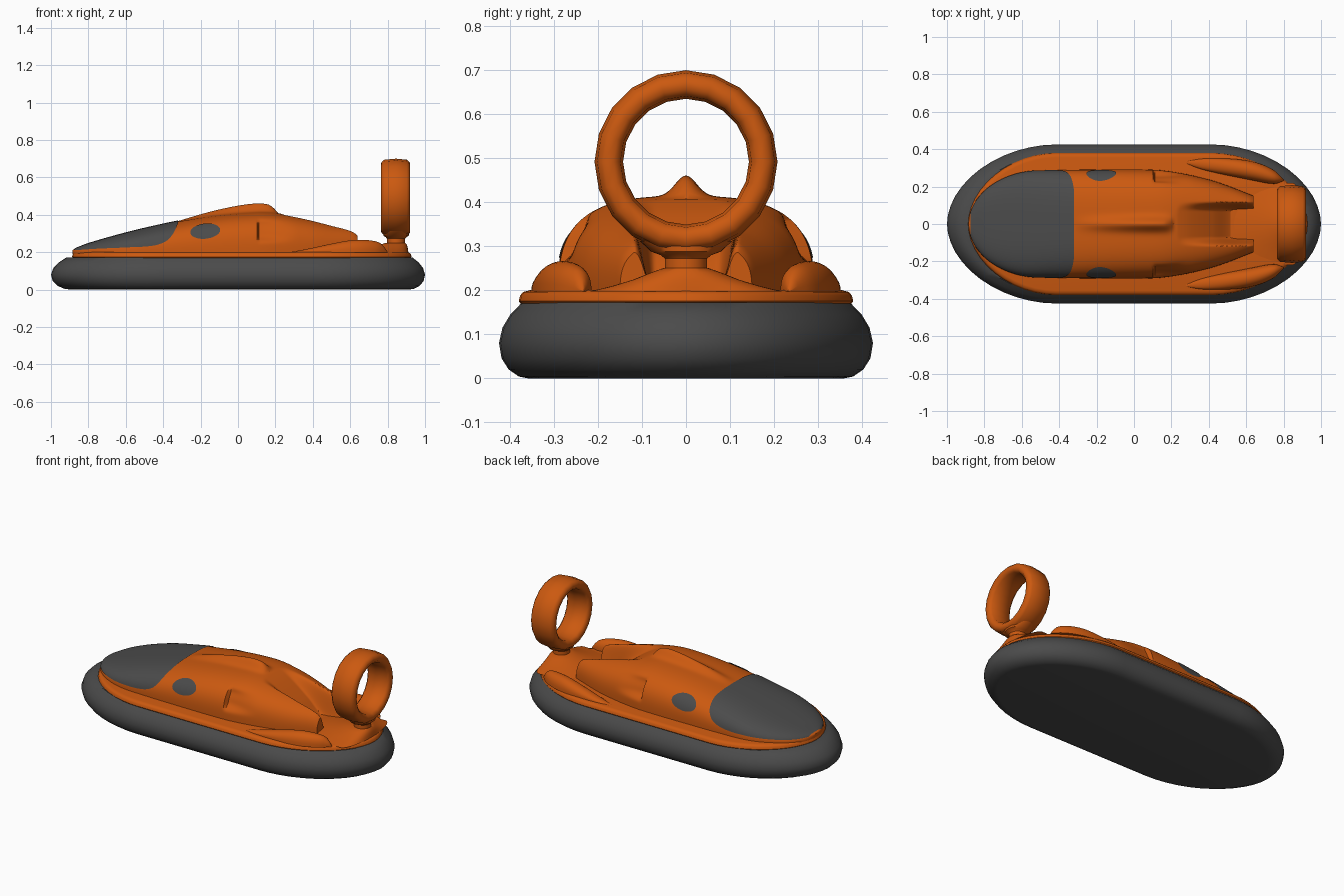
import bpy, bmesh, math
from mathutils import Vector

if "Cube" in bpy.data.objects:
    bpy.data.objects.remove(bpy.data.objects["Cube"])

def material(name, rgb):
    m = bpy.data.materials.new(name)
    m.diffuse_color = (*rgb, 1)
    m.use_nodes = True
    m.node_tree.nodes["Principled BSDF"].inputs["Base Color"].default_value = m.diffuse_color
    return m

ORANGE = material("orange", (0.6, 0.1, 0.005))
DARK = material("dark_grey", (0.07, 0.07, 0.07))

def loft(name, rings, mat, closed=True, caps=True, wrap=False, out=None, angle=40):
    """Skin a list of equal-length point rings; 'out' orients open patches."""
    bm = bmesh.new()
    vs = [[bm.verts.new(p) for p in r] for r in rings]
    n = len(vs[0])
    pairs = list(zip(vs, vs[1:])) + ([(vs[-1], vs[0])] if wrap else [])
    for a, b in pairs:
        for i in range(n if closed else n - 1):
            j = (i + 1) % n
            bm.faces.new((a[i], a[j], b[j], b[i]))
    if caps:
        bm.faces.new(vs[0])
        bm.faces.new(vs[-1])
    bmesh.ops.recalc_face_normals(bm, faces=bm.faces)
    bm.normal_update()
    if out and sum((f.normal * f.calc_area() for f in bm.faces), Vector()).dot(Vector(out)) < 0:
        bmesh.ops.reverse_faces(bm, faces=bm.faces)
    me = bpy.data.meshes.new(name)
    bm.to_mesh(me)
    bm.free()
    me.materials.append(mat)
    ob = bpy.data.objects.new(name, me)
    bpy.context.collection.objects.link(ob)
    bpy.ops.object.select_all(action='DESELECT')
    ob.select_set(True)
    bpy.context.view_layer.objects.active = ob
    bpy.ops.object.shade_smooth_by_angle(angle=math.radians(angle))
    return ob

def curve(pts):
    """Smooth interpolation through (x, value) points."""
    def slope(i):
        a, b = pts[max(i - 1, 0)], pts[min(i + 1, len(pts) - 1)]
        return (b[1] - a[1]) / (b[0] - a[0])
    def f(x):
        if x <= pts[0][0]: return pts[0][1]
        if x >= pts[-1][0]: return pts[-1][1]
        i = max(k for k in range(len(pts) - 1) if pts[k][0] <= x)
        (x0, y0), (x1, y1) = pts[i], pts[i + 1]
        d = x1 - x0
        t = (x - x0) / d
        return (y0 * (1 + 2 * t) * (1 - t) ** 2 + y1 * t * t * (3 - 2 * t)
                + d * (slope(i) * t * (1 - t) ** 2 - slope(i + 1) * t * t * (1 - t)))
    return f

def smooth(a, b, x):
    t = min(max((x - a) / (b - a), 0), 1)
    return t * t * (3 - 2 * t)

def outline(front, back, half, z, n=24):
    """Stadium plan with slightly pointed elliptical ends."""
    pts = []
    for cx, a, s in ((0.42, back - 0.42, 0), (-0.42, front - 0.42, math.pi)):
        for i in range(n + 1):
            t = s - math.pi / 2 + math.pi * i / n
            c, q = math.cos(t), math.sin(t)
            pts.append((cx + math.copysign(abs(c) ** 1.06, c) * a,
                        math.copysign(abs(q) ** 1.06, q) * half, z))
    return pts

# inflated skirt
skirt = [(0.065, 0), (0.045, 0.004), (0.022, 0.02), (0.006, 0.045), (0, 0.08),
         (0.008, 0.115), (0.026, 0.145), (0.052, 0.172)]
loft("skirt", [outline(1 - d * 1.6, 1 - d * 1.3, 0.425 - d, z) for d, z in skirt], DARK)

# deck plate with rounded rim
deck = [(0.004, 0.17), (0, 0.175), (0.003, 0.188), (0.01, 0.196), (0.025, 0.2)]
loft("deck", [outline(0.887 - d, 0.928 - d, 0.38 - d, z) for d, z in deck], ORANGE)

# cabin: superelliptic sections with roof ridge, side vents and a tail split into two fins
BASE = 0.19
side = curve([(-0.5, 0.285), (-0.3, 0.29), (0.1, 0.29), (0.25, 0.272), (0.4, 0.238),
              (0.5, 0.205), (0.64, 0.15)])
height = curve([(-0.885, 0.212), (-0.8, 0.245), (-0.6, 0.302), (-0.45, 0.338), (-0.32, 0.365),
                (-0.1, 0.398), (0.1, 0.413), (0.2, 0.41), (0.35, 0.385), (0.5, 0.352),
                (0.62, 0.328), (0.64, 0.31)])
ridge = curve([(-0.33, 0), (-0.1, 0.03), (0.08, 0.047), (0.16, 0.042), (0.19, 0.025), (0.215, 0)])
valley = curve([(0.2, 0.42), (0.3, 0.37), (0.42, 0.285), (0.53, 0.192), (0.64, 0.19)])

def width(x):
    if x < -0.5:
        return 0.285 * math.sqrt(max(1 - ((-0.5 - x) / 0.385) ** 2, 0.0004))
    return side(x)

def cabin_point(x, th, off=0):
    c, s = math.cos(th), math.sin(th)
    r = (abs(c) ** 3 + abs(s) ** 3) ** (-1 / 3)
    y = (width(x) + off) * r * c
    z = BASE + (height(x) - BASE + off) * r * s
    if x > 0.2:
        k = 1 - smooth(0.07, 0.12, abs(y))
        z += (min(z, valley(x)) - z) * k
    z += ridge(x) * math.exp(-(y / 0.034) ** 2) * smooth(0.3, 0.34, z)
    if x > 0.1:
        vent = smooth(0.1, 0.112, x) * (1 - smooth(0.112, 0.32, x))
        y -= math.copysign(0.028 * vent * math.exp(-((z - 0.315) / 0.05) ** 4), y)
    return (x, y, z)

NOSE, TAIL = -0.885, 0.64
xs = [-0.5 + (NOSE + 0.5) * math.cos(math.pi / 2 * i / 36) for i in range(36)]
xs += [-0.5 + (TAIL + 0.5) * i / 110 for i in range(111)]
loft("cabin", [[cabin_point(x, math.pi * i / 120) for i in range(121)] for x in xs], ORANGE)

def section_angle(x, z):
    s = min((z - BASE) / (height(x) - BASE), 1)
    return math.atan2(s, (1 - s ** 3) ** (1 / 3))

# windscreen hugging the nose
sill = curve([(-0.875, 0.208), (-0.75, 0.217), (-0.6, 0.224), (-0.45, 0.234), (-0.38, 0.26),
              (-0.345, 0.3), (-0.32, 0.352)])
rows = []
for i in range(61):
    x = -0.5975 - 0.2775 * math.cos(math.pi * i / 60)
    a = section_angle(x, sill(x))
    rows.append([cabin_point(x, a + (math.pi - 2 * a) * j / 60, 0.004) for j in range(61)])
loft("windscreen", rows, DARK, closed=False, caps=False, out=(0, 0, 1))

# oval side windows
for sgn, label in ((1, "left"), (-1, "right")):
    rings = []
    for k in range(1, 9):
        ring = []
        for i in range(40):
            a = 2 * math.pi * i / 40
            dx = 0.08 * k / 8 * math.cos(a)
            x, z = -0.175 + dx, 0.31 + 0.04 * k / 8 * math.sin(a) + 0.08 * dx
            p = cabin_point(x, section_angle(x, z), 0.004)
            ring.append((p[0], sgn * abs(p[1]), p[2]))
        rings.append(ring)
    ob = loft("side_window_" + label, rings, DARK, caps=False, out=(0, sgn, 0.3))
    bm = bmesh.new()
    bm.from_mesh(ob.data)
    bmesh.ops.holes_fill(bm, edges=[e for e in bm.edges if e.is_boundary and
                         all(v.index < 40 for v in e.verts)], sides=0)
    bm.to_mesh(ob.data)
    bm.free()

# rear fenders sweeping inward
f_mid = curve([(0.27, 0.33), (0.5, 0.305), (0.65, 0.28), (0.8, 0.235)])
f_top = curve([(0.27, 0.002), (0.36, 0.018), (0.5, 0.048), (0.62, 0.068), (0.72, 0.064),
               (0.77, 0.045), (0.8, 0.004)])
f_wide = curve([(0.27, 0.003), (0.36, 0.028), (0.5, 0.045), (0.65, 0.05), (0.75, 0.036), (0.8, 0.004)])
for sgn, label in ((1, "left"), (-1, "right")):
    rings = []
    for i in range(33):
        x = 0.27 + 0.53 * i / 32
        rings.append([(x, sgn * (f_mid(x) + f_wide(x) * math.cos(math.pi * j / 16)),
                       0.197 + f_top(x) * math.sin(math.pi * j / 16) ** 0.8) for j in range(17)])
    loft("fender_" + label, rings, ORANGE)

# fan mount: deck mound stretched forward, then collar flaring into the duct
def disc(r, z, fwd=1.0, back=1.0, n=32):
    return [(0.845 + r * math.cos(a) * (back if math.cos(a) > 0 else fwd), r * math.sin(a), z)
            for a in (2 * math.pi * i / n for i in range(n))]

mound = [(0.22, 0.197, 1.5, 0.3), (0.17, 0.209, 1.5, 0.38), (0.12, 0.224, 1.3, 0.52),
         (0.08, 0.24, 1.1, 0.72), (0.052, 0.25, 1, 0.95)]
loft("fan_mound", [disc(*m) for m in mound], ORANGE)
collar = [(0.048, 0.245, 1, 1), (0.048, 0.272, 1, 1), (0.058, 0.28, 0.95, 0.95),
          (0.08, 0.288, 0.85, 0.85), (0.105, 0.312, 0.65, 0.65)]
loft("fan_collar", [disc(*c) for c in collar], ORANGE)

# fan duct ring
duct = [(0.765, 0.165), (0.766, 0.188), (0.782, 0.202), (0.845, 0.208), (0.903, 0.202),
        (0.919, 0.188), (0.92, 0.165), (0.905, 0.149), (0.845, 0.143), (0.78, 0.149)]
N = 20
loft("fan_duct", [[(x, r * math.sin(2 * math.pi * i / N), 0.492 + r * math.cos(2 * math.pi * i / N))
                   for x, r in duct] for i in range(N)], ORANGE, caps=False, wrap=True, angle=60)
